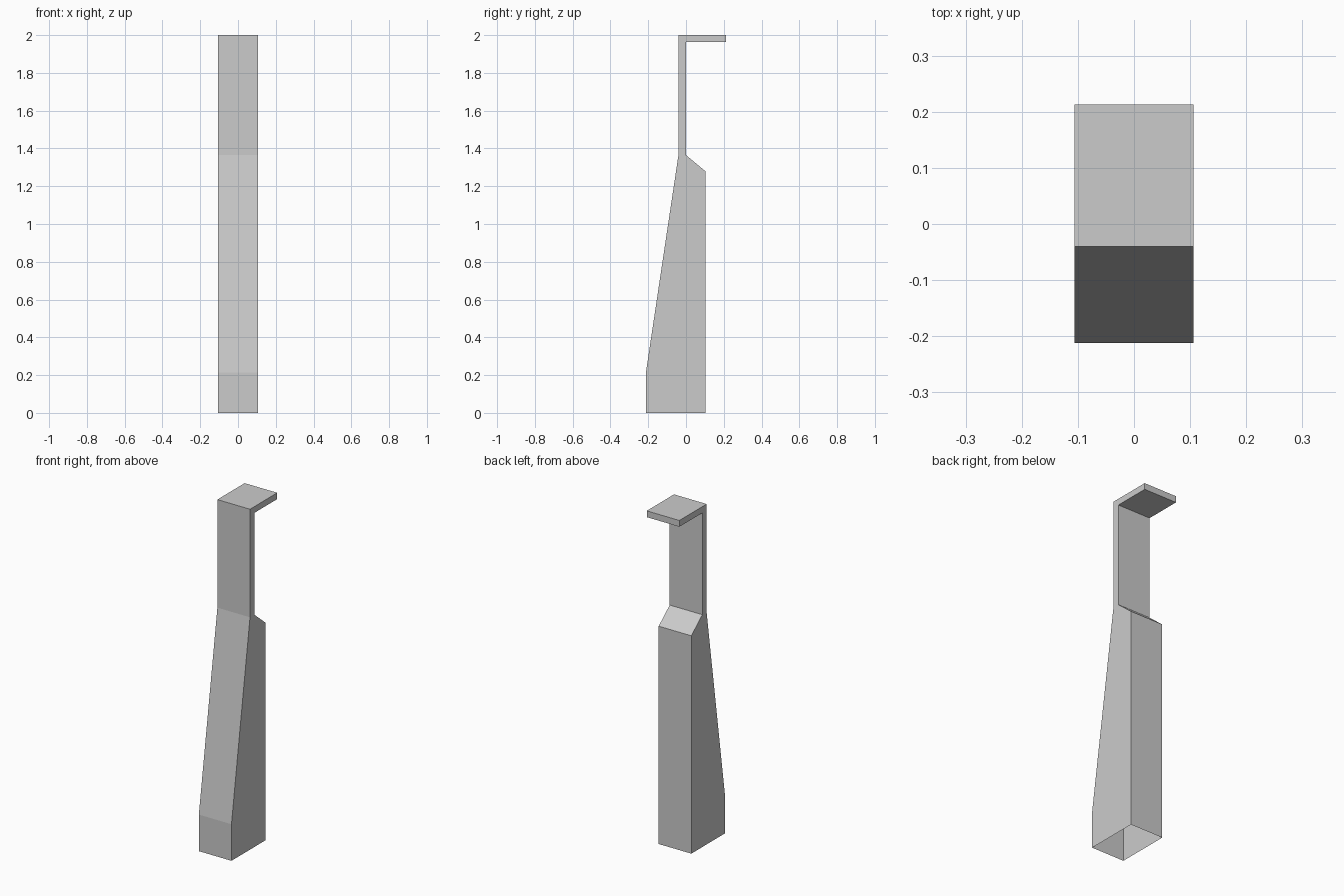
import bpy
import bmesh

cube = bpy.data.objects.get("Cube")
if cube:
    bpy.data.objects.remove(cube, do_unlink=True)

HALF_WIDTH = 0.106

grey = bpy.data.materials.new("light grey")
grey.use_nodes = True
colour = (0.6, 0.6, 0.6, 1)
grey.diffuse_color = colour
grey.node_tree.nodes["Principled BSDF"].inputs["Base Color"].default_value = colour


def extrude_profile(name, profile, open_edges):
    """Sweep a (y, z) side profile across the width, leaving the given edges open."""
    bm = bmesh.new()
    right, left = ([bm.verts.new((x, y, z)) for y, z in profile]
                   for x in (-HALF_WIDTH, HALF_WIDTH))
    bm.faces.new(right)
    bm.faces.new(left[::-1])
    count = len(profile)
    for i in range(count):
        j = (i + 1) % count
        if i not in open_edges:
            bm.faces.new((right[j], right[i], left[i], left[j]))
    bmesh.ops.recalc_face_normals(bm, faces=bm.faces)
    mesh = bpy.data.meshes.new(name)
    bm.to_mesh(mesh)
    bm.free()
    mesh.materials.append(grey)
    obj = bpy.data.objects.new(name, mesh)
    bpy.context.collection.objects.link(obj)
    return obj


# Tapered hollow base, open underneath and where the post continues it
extrude_profile("tapered_base", [
    (-0.212, 0), (0.102, 0), (0.102, 1.28), (0, 1.365), (-0.04, 1.365), (-0.212, 0.215),
], open_edges={0, 3})

# Thin upright post bending back into a flat canopy
extrude_profile("post_and_canopy", [
    (-0.04, 1.365), (0, 1.365), (0, 1.963), (0.213, 1.963), (0.213, 2), (-0.04, 2),
], open_edges={0})
